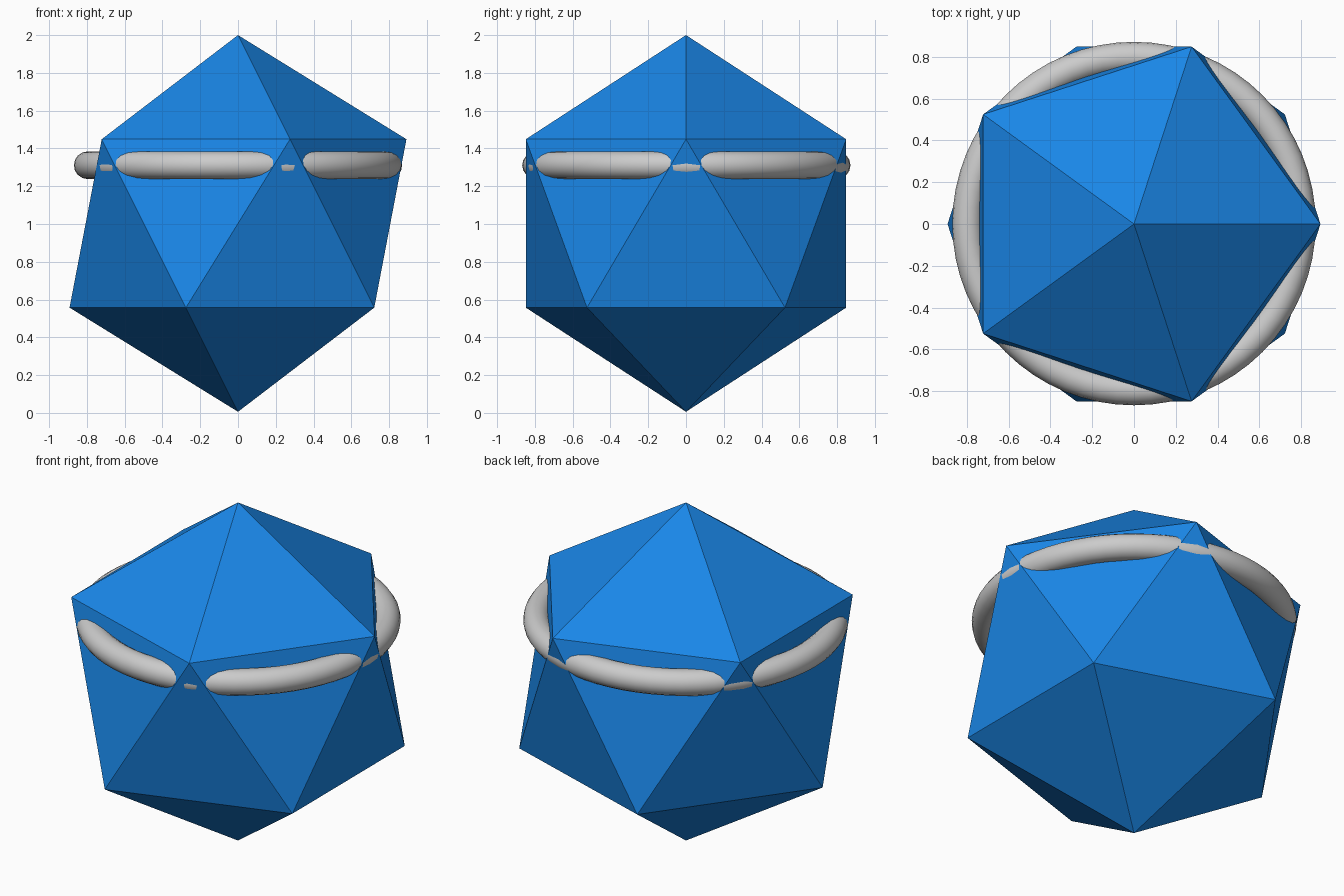
import bpy

if "Cube" in bpy.data.objects:
    bpy.data.objects.remove(bpy.data.objects["Cube"])

# Blue faceted body: a regular icosahedron standing on one point
bpy.ops.mesh.primitive_ico_sphere_add(subdivisions=1, radius=0.997, location=(0, 0, 1.003))
body = bpy.context.object
body.name = "faceted_body"
blue = bpy.data.materials.new("blue")
blue.diffuse_color = (0.01, 0.24, 0.8, 1)
blue.use_nodes = True
blue.node_tree.nodes["Principled BSDF"].inputs["Base Color"].default_value = blue.diffuse_color
body.data.materials.append(blue)

# Grey ring that shows through the upper side faces
bpy.ops.mesh.primitive_torus_add(major_radius=0.796, minor_radius=0.073,
                                 major_segments=64, minor_segments=16,
                                 location=(0, 0.002, 1.311))
ring = bpy.context.object
ring.name = "ring_band"
bpy.ops.object.shade_smooth()
